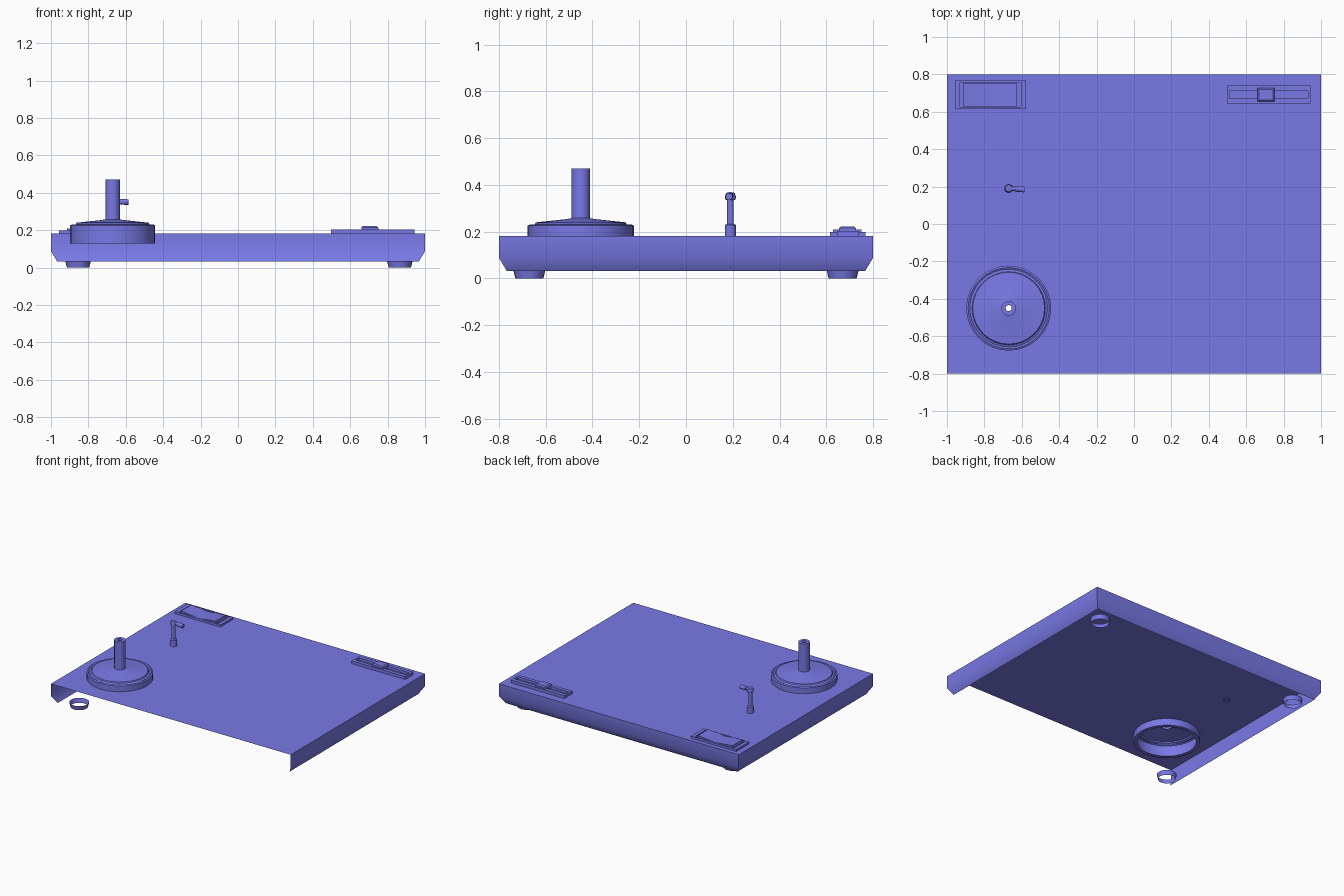
import bpy, bmesh, math
from mathutils import Vector

if "Cube" in bpy.data.objects:
    bpy.data.objects.remove(bpy.data.objects["Cube"])

mat = bpy.data.materials.new("violet")
mat.diffuse_color = (0.19, 0.19, 0.79, 1)
mat.use_nodes = True
mat.node_tree.nodes["Principled BSDF"].inputs["Base Color"].default_value = mat.diffuse_color


def finish(bm, name, smooth=True):
    me = bpy.data.meshes.new(name)
    bm.to_mesh(me)
    bm.free()
    ob = bpy.data.objects.new(name, me)
    bpy.context.collection.objects.link(ob)
    me.materials.append(mat)
    if smooth:
        bpy.ops.object.select_all(action='DESELECT')
        ob.select_set(True)
        bpy.context.view_layer.objects.active = ob
        bpy.ops.object.shade_smooth_by_angle(angle=math.radians(35))
    return ob


def lathe(name, profile, centre, n=32):
    """Open surface of revolution; profile runs upward on outer faces."""
    bm = bmesh.new()
    rings = []
    for r, z in profile:
        rings.append([bm.verts.new((centre[0] + r * math.cos(2 * math.pi * i / n),
                                    centre[1] + r * math.sin(2 * math.pi * i / n), z))
                      for i in range(n)])
    for a, b in zip(rings, rings[1:]):
        for i in range(n):
            j = (i + 1) % n
            bm.faces.new((a[i], a[j], b[j], b[i]))
    return finish(bm, name)


def rect(bm, x0, x1, y0, y1, z):
    return [bm.verts.new(p) for p in ((x0, y0, z), (x1, y0, z), (x1, y1, z), (x0, y1, z))]


def bridge(bm, a, b, skip=()):
    for i in range(4):
        if i not in skip:
            j = (i + 1) % 4
            bm.faces.new((a[i], a[j], b[j], b[i]))


PX, PY, PR = -0.67, -0.45, 0.227

# Deck: flat top with a round opening for the well
bm = bmesh.new()
corners = rect(bm, -1, 1, -0.8, 0.8, 0.182)
circle = [bm.verts.new((PX + PR * math.cos(2 * math.pi * i / 32),
                        PY + PR * math.sin(2 * math.pi * i / 32), 0.182)) for i in range(32)]
edges = [bm.edges.new((l[i], l[(i + 1) % len(l)])) for l in (corners, circle) for i in range(len(l))]
bmesh.ops.triangle_fill(bm, edges=edges, use_beauty=True, normal=(0, 0, 1))
for f in bm.faces:
    f.normal_update()
    if f.normal.z < 0:
        f.normal_flip()
finish(bm, "deck_top")

# Side walls: left, right and back only, front is open
bm = bmesh.new()
rings = [rect(bm, -1 + d, 1 - d, -0.8 + d, 0.8 - d, z)
         for d, z in ((0.033, 0.033), (0, 0.088), (0, 0.182))]
for a, b in zip(rings, rings[1:]):
    bridge(bm, a, b, skip=(0,))
finish(bm, "side_walls")

# Recessed well, platter and hollow spindle
lathe("platter_well", [(PR, 0.182), (PR, 0.13), (0.2, 0.13)], (PX, PY))
lathe("platter", [(PR, 0.182), (PR, 0.226), (0.217, 0.231), (0.208, 0.226),
                  (0.196, 0.232), (0.192, 0.24), (0.06, 0.254), (0.039, 0.258)], (PX, PY))
lathe("spindle", [(0.039, 0.25), (0.039, 0.47), (0.016, 0.47), (0.016, 0.25)], (PX, PY), 24)

# Three hollow feet
for name, x, y in (("front_left_foot", -0.855, -0.67), ("back_left_foot", -0.855, 0.67),
                   ("back_right_foot", 0.865, 0.67)):
    lathe(name, [(0.06, 0), (0.068, 0.034)], (x, y), 24)

# Small post
POST = (-0.67, 0.19)
lathe("post", [(0.024, 0.175), (0.024, 0.228), (0.014, 0.234), (0.014, 0.335),
               (0.022, 0.338), (0.024, 0.35), (0.018, 0.366), (0, 0.37)], POST, 16)


# Post arm: thin rod with a wider tip
def rod(name, a, b, r):
    a, b = Vector(a), Vector(b)
    bm = bmesh.new()
    bmesh.ops.create_cone(bm, cap_ends=True, segments=12, radius1=r, radius2=r, depth=(b - a).length)
    q = (b - a).to_track_quat('Z', 'Y')
    for v in bm.verts:
        v.co = q @ v.co + (a + b) / 2
    return finish(bm, name)


rod("post_arm", (-0.685, 0.191, 0.356), (-0.62, 0.187, 0.352), 0.011)
rod("post_arm_tip", (-0.635, 0.188, 0.352), (-0.586, 0.184, 0.35), 0.015)


# Stepped frame with an open centre
def frame(name, outer, inner, z0, z1, zin):
    bm = bmesh.new()
    r = [rect(bm, *outer, z0), rect(bm, *outer, z1), rect(bm, *inner, z1), rect(bm, *inner, zin)]
    for a, b in zip(r, r[1:]):
        bridge(bm, a, b)
    bm.faces.new(r[-1])
    return finish(bm, name)


# Rocker switch in the back left corner
frame("switch_plate", (-0.957, -0.578, 0.615, 0.767), (-0.93, -0.605, 0.625, 0.757), 0.18, 0.198, 0.184)
bm = bmesh.new()
top = ((-0.914, 0.18), (-0.626, 0.18), (-0.626, 0.209), (-0.77, 0.194), (-0.914, 0.209))
front = [bm.verts.new((x, 0.628, z)) for x, z in top]
back = [bm.verts.new((x, 0.75, z)) for x, z in top]
bm.faces.new(front)
bm.faces.new(back[::-1])
for i in range(5):
    j = (i + 1) % 5
    bm.faces.new((front[j], front[i], back[i], back[j]))
finish(bm, "rocker_switch")

# Slider in the back right corner
frame("slider_frame", (0.497, 0.943, 0.645, 0.74), (0.51, 0.93, 0.672, 0.712), 0.18, 0.204, 0.186)
bm = bmesh.new()
r = [rect(bm, 0.66 + d, 0.75 - d, 0.655 + d, 0.728 - d, z) for d, z in ((0, 0.186), (0, 0.215), (0.008, 0.222))]
for a, b in zip(r, r[1:]):
    bridge(bm, a, b)
bm.faces.new(r[-1])
finish(bm, "slider_knob")
